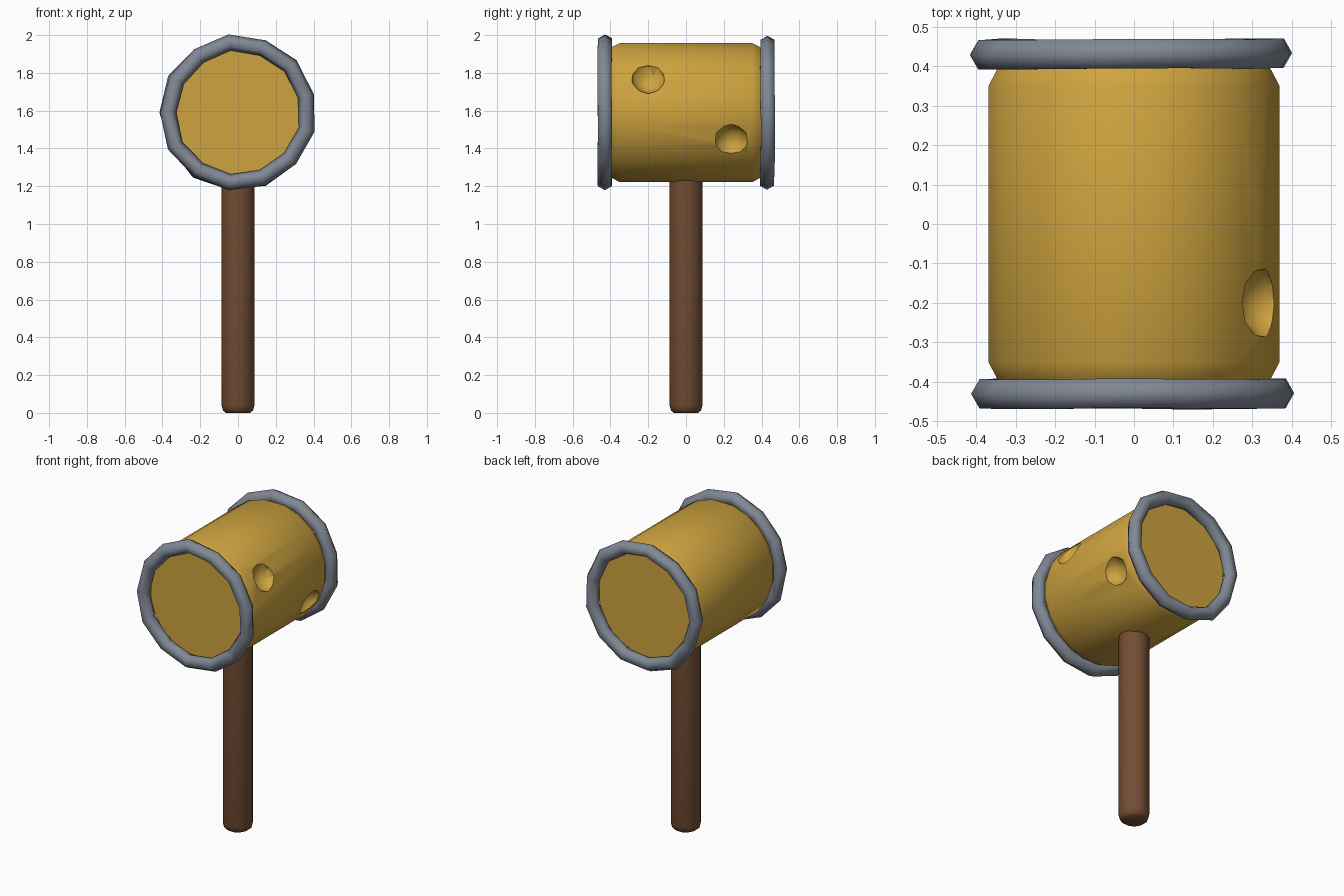
import bpy, bmesh, math, random
from mathutils import Matrix, Vector

random.seed(4)
cube = bpy.data.objects.get("Cube")
if cube:
    bpy.data.objects.remove(cube)

HEAD_Z = 1.59


def material(name, color):
    m = bpy.data.materials.new(name)
    m.use_nodes = True
    m.diffuse_color = (*color, 1)
    m.node_tree.nodes["Principled BSDF"].inputs["Base Color"].default_value = (*color, 1)
    return m


gold = material("golden yellow", (0.62, 0.37, 0.05))
steel = material("steel grey", (0.22, 0.25, 0.30))
wood = material("brown wood", (0.17, 0.075, 0.033))


def lathe(name, profile, sides, mat, closed=False, jitter=0, matrix=Matrix(), angle=40):
    """Turn a (radius, height) profile around z, then place it with matrix."""
    bm = bmesh.new()
    loops = []
    for i in range(sides):
        a = math.tau * (i + 0.5) / sides
        grow = random.uniform(-jitter, jitter)
        shift = random.uniform(-jitter, jitter) / 2
        loops.append([bm.verts.new(((r + grow) * math.cos(a), (r + grow) * math.sin(a), h + shift))
                      for r, h in profile])
    n = len(profile)
    for i in range(sides):
        a, b = loops[i], loops[(i + 1) % sides]
        for j in range(n if closed else n - 1):
            k = (j + 1) % n
            bm.faces.new((a[j], b[j], b[k], a[k]))
    if not closed:
        bm.faces.new([l[0] for l in loops])
        bm.faces.new([l[-1] for l in loops])
    bm.transform(matrix)
    bmesh.ops.recalc_face_normals(bm, faces=bm.faces)
    mesh = bpy.data.meshes.new(name)
    bm.to_mesh(mesh)
    bm.free()
    ob = bpy.data.objects.new(name, mesh)
    bpy.context.collection.objects.link(ob)
    mesh.materials.append(mat)
    smooth(ob, angle)
    return ob


def activate(ob):
    bpy.ops.object.select_all(action='DESELECT')
    ob.select_set(True)
    bpy.context.view_layer.objects.active = ob


def smooth(ob, angle):
    activate(ob)
    bpy.ops.object.shade_smooth_by_angle(angle=math.radians(angle))


def along_y(y):
    return Matrix.Translation((0, y, HEAD_Z)) @ Matrix.Rotation(math.pi / 2, 4, 'X')


# Mallet head: a drum with bevelled rims
drum = lathe("mallet_head",
             [(0.335, -0.41), (0.352, -0.39), (0.373, -0.35),
              (0.373, 0.35), (0.352, 0.39), (0.335, 0.41)],
             20, gold, matrix=along_y(0))

# Two dents on the left side of the head
for y, lift in ((-0.2, 29), (0.24, -23)):
    a = math.radians(lift)
    centre = Vector((0.40 * math.cos(a), y, HEAD_Z + 0.40 * math.sin(a)))
    bpy.ops.mesh.primitive_ico_sphere_add(subdivisions=2, radius=0.095, location=centre)
    cutter = bpy.context.object
    cutter.name = "dent_cutter"
    cutter.hide_render = True
    cutter.data.materials.append(gold)
    activate(drum)
    mod = drum.modifiers.new("dent", 'BOOLEAN')
    mod.operation = 'DIFFERENCE'
    mod.solver = 'EXACT'
    mod.object = cutter
    bpy.ops.object.modifier_move_to_index(modifier=mod.name, index=0)
    bpy.ops.object.modifier_apply(modifier=mod.name)
    bpy.data.objects.remove(cutter)
smooth(drum, 40)

# Uneven metal bands around both ends
band = [(0.37 + 0.043 * math.cos(math.tau * k / 6), 0.043 * math.sin(math.tau * k / 6))
        for k in range(6)]
for name, y in (("front_band", -0.431), ("back_band", 0.431)):
    lathe(name, band, 13, steel, closed=True, jitter=0.006, matrix=along_y(y), angle=70)

# Handle with a rounded foot
lathe("handle", [(0.066, 0), (0.082, 0.012), (0.09, 0.04), (0.09, 1.3)], 12, wood)
